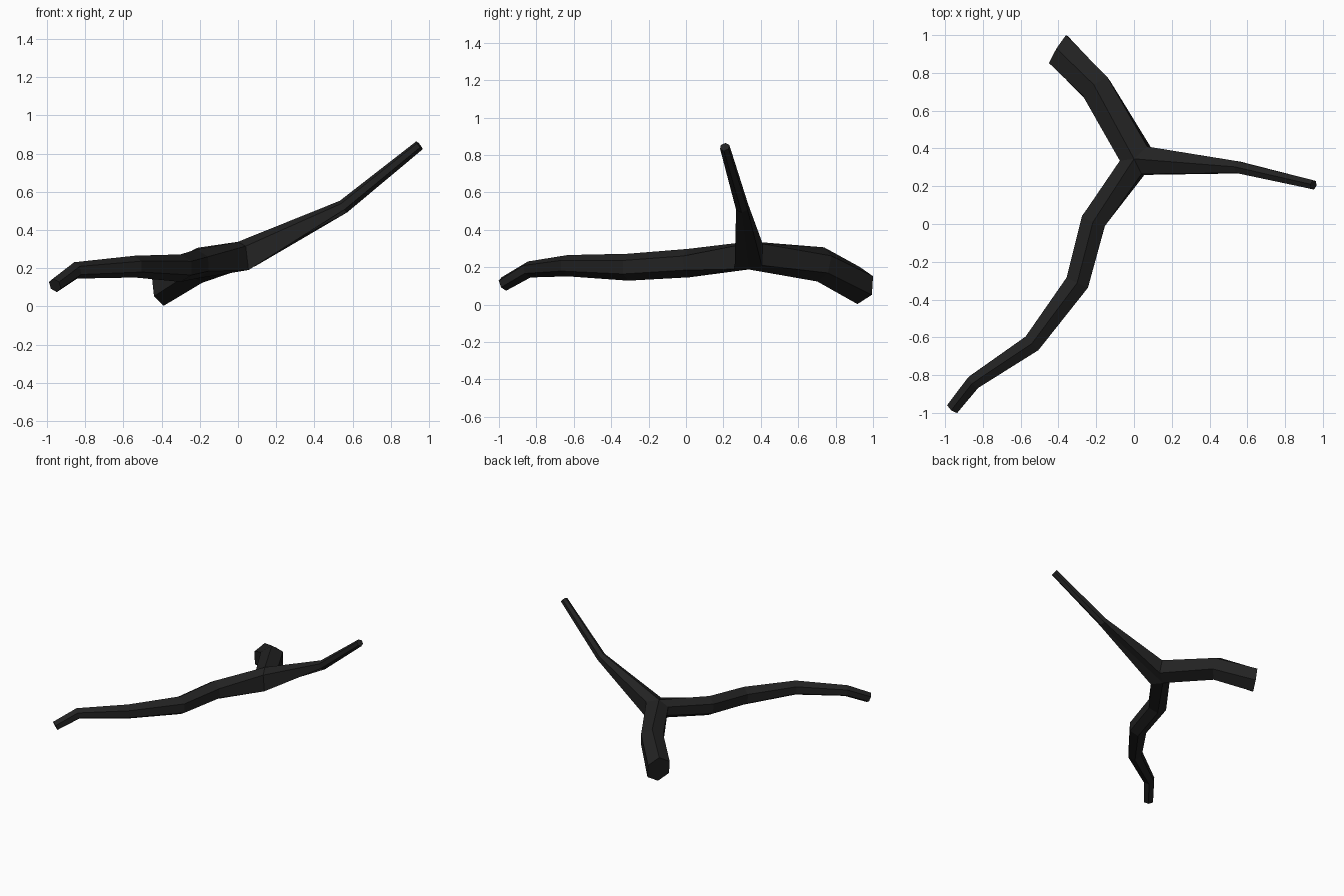
import bpy, bmesh, math
from mathutils import Vector

if "Cube" in bpy.data.objects:
    bpy.data.objects.remove(bpy.data.objects["Cube"])

bark = bpy.data.materials.new("charcoal bark")
bark.diffuse_color = (0.016, 0.016, 0.016, 1)
bark.use_nodes = True
bark.node_tree.nodes["Principled BSDF"].inputs["Base Color"].default_value = bark.diffuse_color

bm = bmesh.new()

# Fork: two poles and three vertical seams shared by the limbs
def vert(x, y, z):
    return bm.verts.new((x, y, z))

top, bottom = vert(0.0, 0.345, 0.338), vert(0.0, 0.335, 0.188)
west = vert(-0.075, 0.335, 0.295), vert(-0.065, 0.335, 0.225)
north_east = vert(0.07, 0.41, 0.325), vert(0.09, 0.405, 0.21)
south_east = vert(0.04, 0.265, 0.315), vert(0.055, 0.26, 0.19)


def limb(left, right, path, tip_dir=None):
    """Six-sided tube from the fork along path of (x, y, z, radius)."""
    ring = [top, left[0], left[1], bottom, right[1], right[0]]
    pts = [Vector((0.01, 0.335, 0.26))] + [Vector(p[:3]) for p in path]
    for i, p in enumerate(path, 1):
        d = (pts[i] - pts[i - 1]).normalized()
        if i < len(path):
            d += (pts[i + 1] - pts[i]).normalized()
        elif tip_dir:
            d = Vector(tip_dir)
        d.normalize()
        side = Vector((0, 0, 1)).cross(d).normalized()
        up = d.cross(side)
        new = []
        for k in range(6):
            a = k * math.pi / 3
            new.append(bm.verts.new(pts[i] + p[3] * (up * math.cos(a) + side * math.sin(a))))
        for k in range(6):
            j = (k + 1) % 6
            bm.faces.new((ring[k], ring[j], new[j], new[k]))
        ring = new
    bm.faces.new(ring)


# Thick stub, long crooked limb, thin rising twig
limb(west, north_east, [(-0.20, 0.72, 0.215, 0.094), (-0.40, 0.923, 0.102, 0.1)],
     (-0.82, 0.5, -0.12))
limb(south_east, west, [(-0.215, 0.015, 0.222, 0.076), (-0.30, -0.31, 0.20, 0.072),
                        (-0.54, -0.632, 0.208, 0.057), (-0.85, -0.838, 0.188, 0.044),
                        (-0.958, -0.974, 0.11, 0.039)])
limb(north_east, south_east, [(0.552, 0.30, 0.522, 0.036), (0.95, 0.207, 0.843, 0.027)])

bmesh.ops.recalc_face_normals(bm, faces=bm.faces[:])
mesh = bpy.data.meshes.new("branch")
bm.to_mesh(mesh)
bm.free()
mesh.materials.append(bark)
bpy.context.collection.objects.link(bpy.data.objects.new("forked_branch", mesh))
